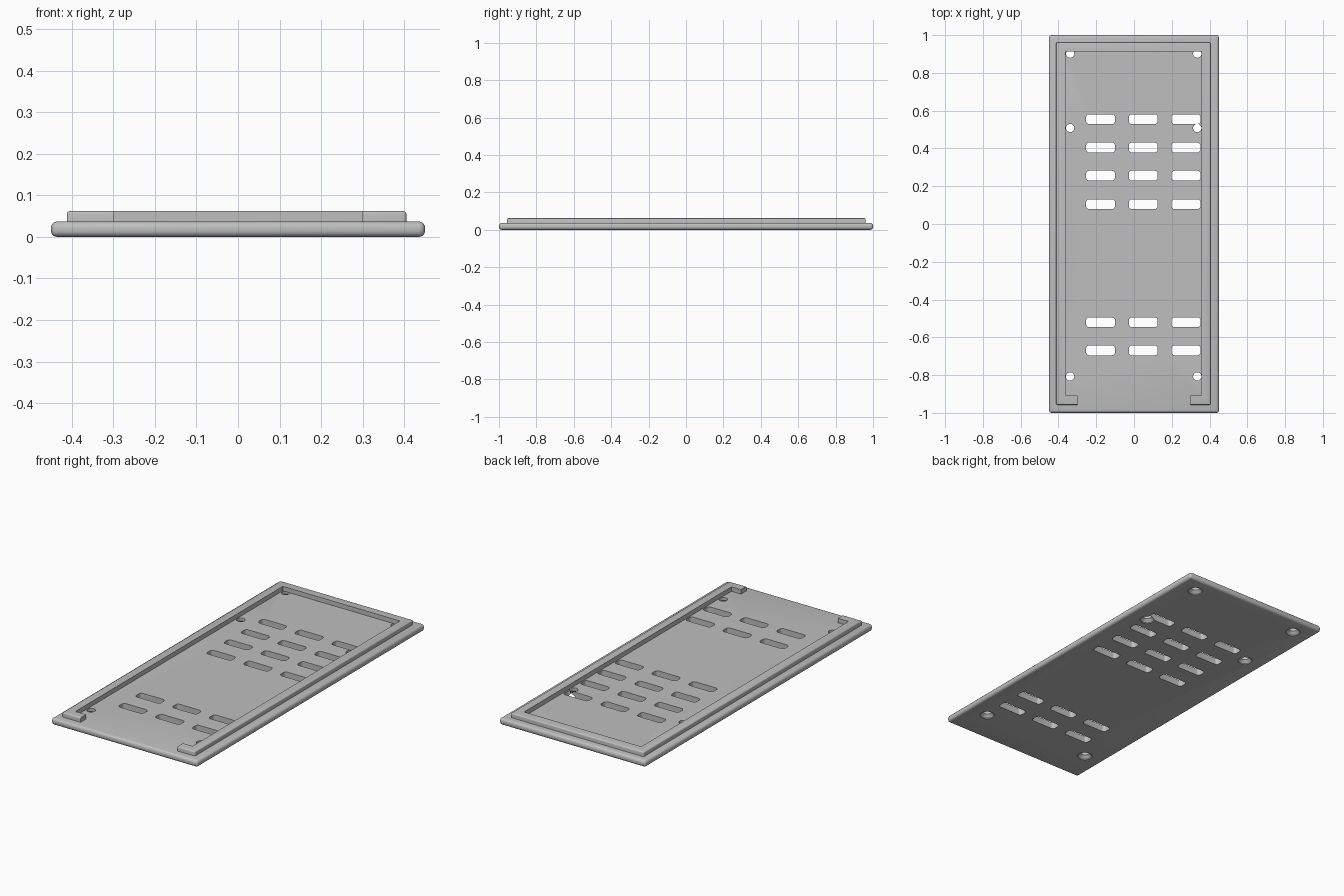
import bpy, bmesh, math

cube = bpy.data.objects.get("Cube")
if cube:
    bpy.data.objects.remove(cube, do_unlink=True)

PLATE_TOP = 0.037
LIP_TOP = 0.062

grey = bpy.data.materials.new("plain grey")
grey.use_nodes = True
COLOUR = (0.52, 0.52, 0.52, 1)
grey.diffuse_color = COLOUR
grey.node_tree.nodes["Principled BSDF"].inputs["Base Color"].default_value = COLOUR


def finish(bm, name):
    bmesh.ops.recalc_face_normals(bm, faces=bm.faces)
    mesh = bpy.data.meshes.new(name)
    bm.to_mesh(mesh)
    bm.free()
    mesh.materials.append(grey)
    obj = bpy.data.objects.new(name, mesh)
    bpy.context.collection.objects.link(obj)
    return obj


def activate(obj):
    bpy.ops.object.select_all(action='DESELECT')
    obj.select_set(True)
    bpy.context.view_layer.objects.active = obj


def prism(bm, outline, z0, z1):
    """Extrude a flat outline from z0 to z1."""
    face = bm.faces.new([bm.verts.new((x, y, z0)) for x, y in outline])
    side = bmesh.ops.extrude_face_region(bm, geom=[face])["geom"]
    for v in side:
        if isinstance(v, bmesh.types.BMVert):
            v.co.z = z1


def rounded_rect(cx, cy, w, h, r, steps=5):
    pts = []
    for i, (sx, sy) in enumerate([(1, 1), (-1, 1), (-1, -1), (1, -1)]):
        for k in range(steps + 1):
            a = math.pi / 2 * (i + k / steps)
            pts.append((cx + sx * (w / 2 - r) + r * math.cos(a),
                        cy + sy * (h / 2 - r) + r * math.sin(a)))
    return pts


def lathe(bm, cx, cy, profile, n=24):
    """Closed solid of revolution from (radius, z) pairs."""
    rings = [[bm.verts.new((cx + r * math.cos(math.tau * k / n),
                            cy + r * math.sin(math.tau * k / n), z))
              for k in range(n)] for r, z in profile]
    for a, b in zip(rings, rings[1:]):
        for k in range(n):
            bm.faces.new((a[k], a[(k + 1) % n], b[(k + 1) % n], b[k]))
    bm.faces.new(rings[0][::-1])
    bm.faces.new(rings[-1])


def cut(target, cutter):
    cutter.hide_render = True
    activate(target)
    mod = target.modifiers.new("cut", 'BOOLEAN')
    mod.operation, mod.solver, mod.object = 'DIFFERENCE', 'EXACT', cutter
    bpy.ops.object.modifier_apply(modifier=mod.name)
    bpy.data.objects.remove(cutter, do_unlink=True)


# Base plate with rounded rim
bm = bmesh.new()
prism(bm, [(-.45, -1), (.45, -1), (.45, 1), (-.45, 1)], 0, PLATE_TOP)
bmesh.ops.bevel(bm, geom=bm.edges[:], offset=0.015, segments=5,
                profile=0.5, affect='EDGES')
plate = finish(bm, "base_plate")

# Ventilation slots
bm = bmesh.new()
for y in (0.555, 0.405, 0.256, 0.105, -0.52, -0.669):
    for x in (-0.177, 0.049, 0.275):
        prism(bm, rounded_rect(x, y, 0.153, 0.052, 0.016), -0.1, 0.1)
cut(plate, finish(bm, "slot_cutter"))

# Screw holes, countersunk from below
bm = bmesh.new()
for y in (0.902, 0.508, -0.807):
    for x in (-0.338, 0.335):
        lathe(bm, x, y, [(0.038, -0.05), (0.038, 0.004),
                         (0.022, 0.02), (0.022, 0.1)])
cut(plate, finish(bm, "screw_hole_cutter"))

# Raised lip, open at the front between two short returns
L, R, F, B = -0.412, 0.405, -0.957, 0.961
IL, IR, IF, IB = -0.363, 0.357, -0.909, 0.912
GAP = 0.298
bm = bmesh.new()
prism(bm, [(L, F), (-GAP, F), (-GAP, IF), (IL, IF), (IL, IB), (IR, IB),
           (IR, IF), (GAP, IF), (GAP, F), (R, F), (R, B), (L, B)],
      PLATE_TOP - 0.0005, LIP_TOP)


def on_outside(v):
    return min(abs(v.co.x - L), abs(v.co.x - R),
               abs(v.co.y - F), abs(v.co.y - B)) < 1e-4


def rounded_edge(e):
    a, b = e.verts
    if not (on_outside(a) and on_outside(b)):
        return False
    if min(a.co.z, b.co.z) > LIP_TOP - 1e-4:
        return True
    upright = abs(a.co.z - b.co.z) > 0.01
    return upright and abs(a.co.x) > GAP + 0.01


bmesh.ops.bevel(bm, geom=[e for e in bm.edges if rounded_edge(e)],
                offset=0.007, segments=4, profile=0.5, affect='EDGES')
lip = finish(bm, "raised_lip")

# Smooth the rounded edges, keep the hard ones
for obj in (plate, lip):
    activate(obj)
    bpy.ops.object.shade_smooth_by_angle(angle=math.radians(30))
